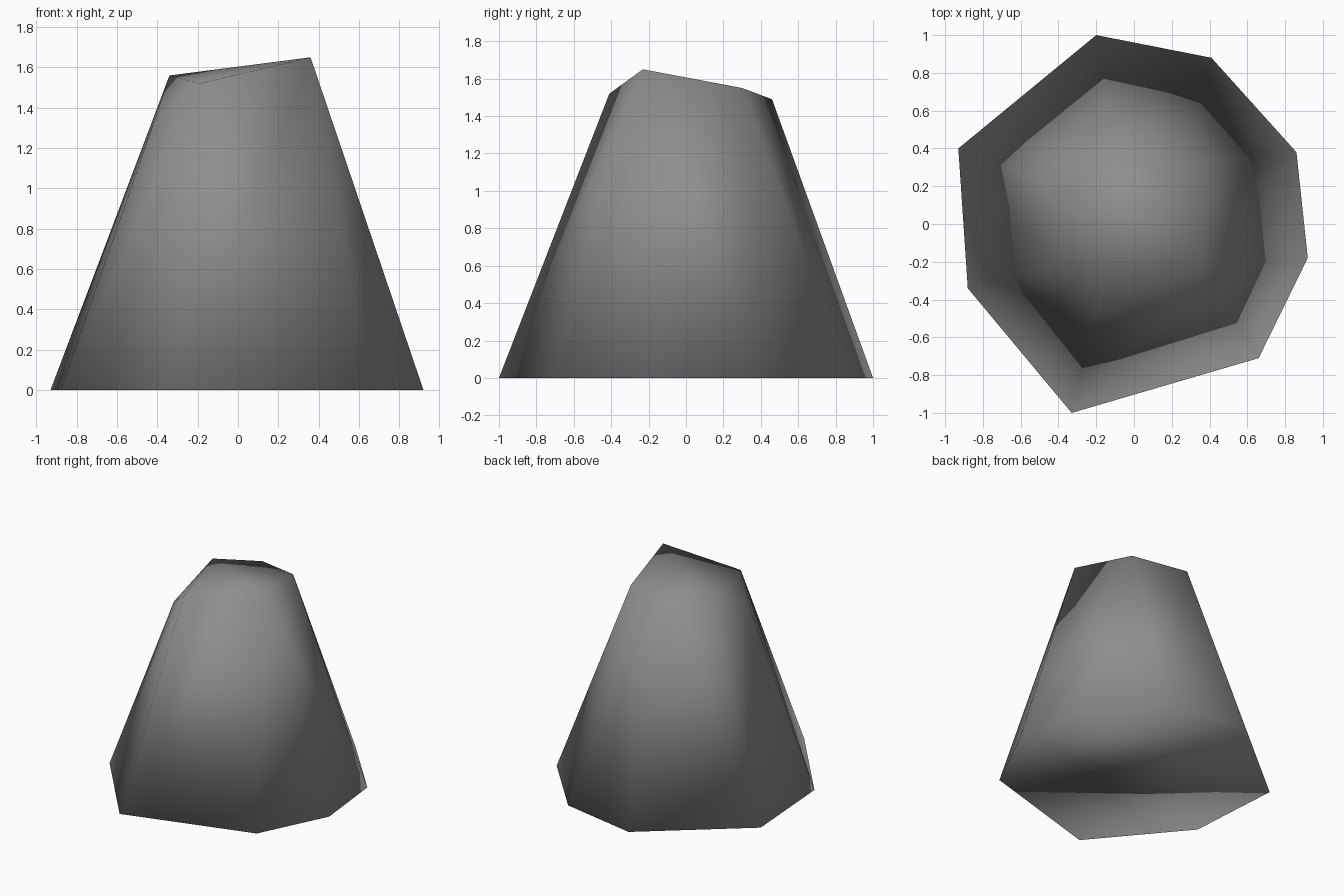
import bpy
import bmesh

if "Cube" in bpy.data.objects:
    bpy.data.objects.remove(bpy.data.objects["Cube"], do_unlink=True)

# Plain stone grey
stone = bpy.data.materials.new("stone_grey")
stone.use_nodes = True
colour = (0.27, 0.27, 0.27, 1)
stone.diffuse_color = colour
stone.node_tree.nodes["Principled BSDF"].inputs["Base Color"].default_value = colour

# Eight-sided footprint and the six corners of the broken crown
footprint = [(-0.20, 1.0), (0.41, 0.88), (0.86, 0.38), (0.92, -0.18),
             (0.66, -0.71), (-0.33, -1.0), (-0.88, -0.34), (-0.93, 0.40)]
crown = [(-0.11, 0.46, 1.49), (0.27, 0.30, 1.55), (0.36, -0.23, 1.65),
         (-0.19, -0.41, 1.52), (-0.41, -0.21, 1.35), (-0.34, 0.17, 1.56)]

# Boulder: convex skin around all corners
bm = bmesh.new()
for x, y in footprint:
    bm.verts.new((x, y, 0))
for corner in crown:
    bm.verts.new(corner)
bmesh.ops.convex_hull(bm, input=bm.verts[:])
bmesh.ops.recalc_face_normals(bm, faces=bm.faces[:])

# Smooth everywhere, including across the base rim
for face in bm.faces:
    face.smooth = True

mesh = bpy.data.meshes.new("boulder")
bm.to_mesh(mesh)
bm.free()
mesh.materials.append(stone)
boulder = bpy.data.objects.new("boulder", mesh)
bpy.context.collection.objects.link(boulder)
